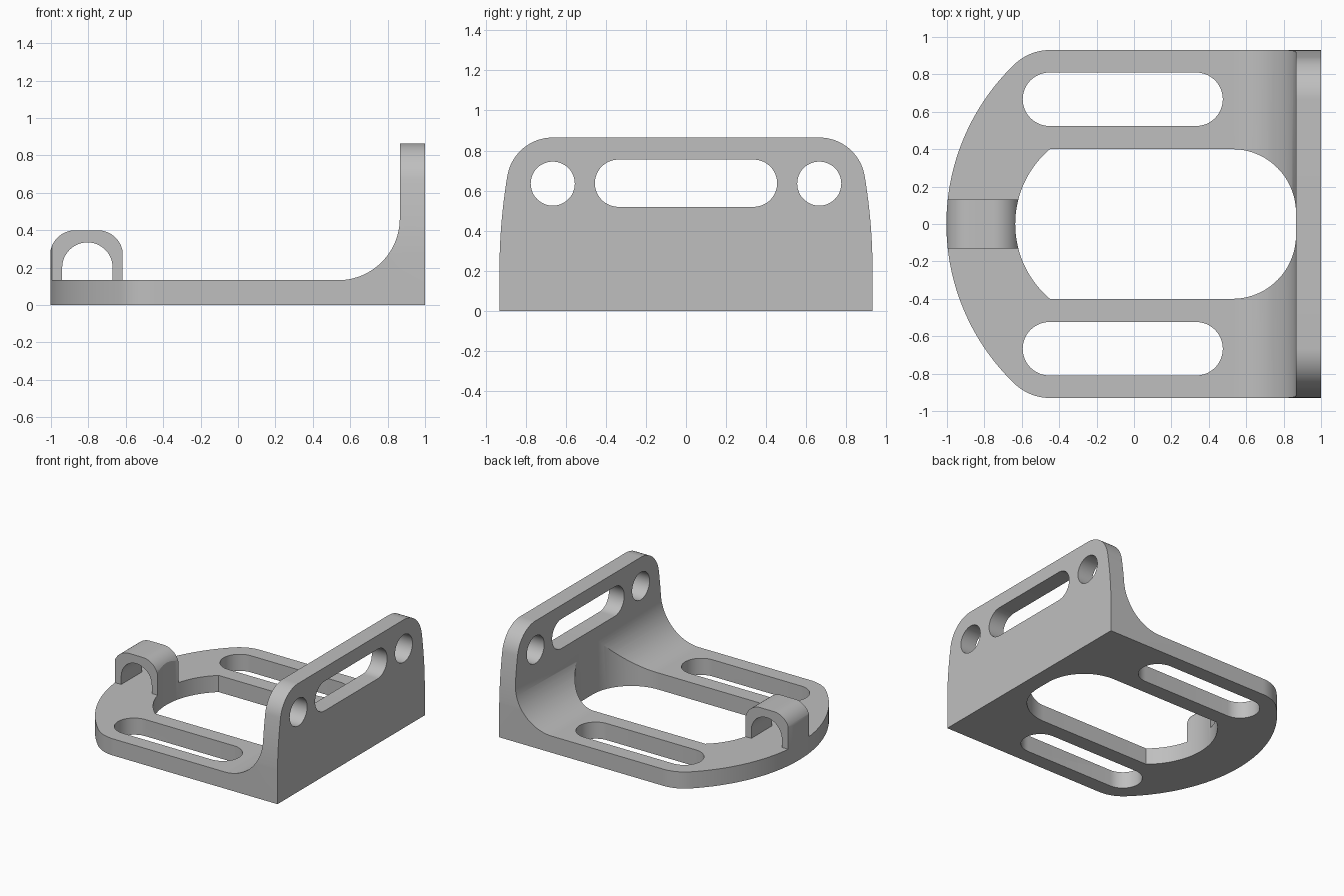
import bpy, bmesh
from math import radians, cos, sin
from mathutils import Vector

if "Cube" in bpy.data.objects:
    bpy.data.objects.remove(bpy.data.objects["Cube"], do_unlink=True)

grey = bpy.data.materials.new("plain grey")
grey.use_nodes = True
GREY = (0.52, 0.52, 0.52, 1)
grey.diffuse_color = GREY
grey.node_tree.nodes["Principled BSDF"].inputs["Base Color"].default_value = GREY


def arc(cx, cy, r, a0, a1, n=24):
    angles = [radians(a0 + (a1 - a0) * i / n) for i in range(n + 1)]
    return [(cx + r * cos(a), cy + r * sin(a)) for a in angles]


def slot(x0, x1, y, r):
    return arc(x1, y, r, -90, 90) + arc(x0, y, r, 90, 270)


def prism(name, outline, axis, lo, hi):
    """Extrude a closed 2D outline along the x, y or z axis."""
    place = {"x": lambda a, b, h: (h, a, b),
             "y": lambda a, b, h: (a, h, b),
             "z": lambda a, b, h: (a, b, h)}[axis]
    bm = bmesh.new()
    face = bm.faces.new([bm.verts.new(place(a, b, lo)) for a, b in outline])
    new = bmesh.ops.extrude_face_region(bm, geom=[face])["geom"]
    shift = Vector(place(0, 0, hi - lo))
    bmesh.ops.translate(bm, vec=shift, verts=[v for v in new if isinstance(v, bmesh.types.BMVert)])
    bmesh.ops.recalc_face_normals(bm, faces=bm.faces)
    mesh = bpy.data.meshes.new(name)
    bm.to_mesh(mesh)
    bm.free()
    mesh.materials.append(grey)
    ob = bpy.data.objects.new(name, mesh)
    bpy.context.collection.objects.link(ob)
    return ob


def combine(target, tool, operation):
    mod = target.modifiers.new(operation.lower(), "BOOLEAN")
    mod.operation, mod.solver, mod.object = operation, "EXACT", tool
    bpy.context.view_layer.objects.active = target
    bpy.ops.object.modifier_apply(modifier=mod.name)
    bpy.data.objects.remove(tool, do_unlink=True)


# L-shaped side profile with the inner fillet
profile = [(-1.1, 0), (1, 0), (1, 0.95), (0.865, 0.95)]
profile += arc(0.535, 0.463, 0.33, 0, -90, 32) + [(-1.1, 0.133)]
bracket = prism("bracket", profile, "y", -1, 1)

# Small arched loop on the rounded end
loop = [(-0.94, 0.05), (-1.005, 0.05)]
loop += arc(-0.87, 0.265, 0.135, 180, 90, 16) + arc(-0.75, 0.265, 0.135, 90, 0, 16)
loop += [(-0.615, 0.05), (-0.67, 0.05)] + arc(-0.805, 0.2, 0.135, 0, 180)
combine(bracket, prism("loop", loop, "y", -0.132, 0.132), "UNION")

# Plan outline: large bowed end blending into straight sides
half = [(1.2, 0.93)] + arc(-0.45, 0.658, 0.272, 90, 133.75, 16)
half += arc(0.18, 0, 1.183, 133.75, 180, 40)
plan = half + [(x, -y) for x, y in reversed(half[:-1])]
combine(bracket, prism("plan_trim", plan, "z", -0.1, 1.1), "INTERSECT")

# Upright plate outline: slightly tapered sides, rounded top corners
half = [(0.931, -0.1)] + arc(0.931 - 2.874, 0.2, 2.874, 0, 9.47, 16)
half += arc(0.665, 0.635, 0.23, 9.47, 90)[1:]
upright = half + [(-y, z) for y, z in reversed(half)]
combine(bracket, prism("upright_trim", upright, "x", -1.2, 1.2), "INTERSECT")

# Large central opening
half = arc(0.526, 0.06, 0.34, 0, 90) + arc(-0.11, 0, 0.525, 130.4, 180)
opening = half + [(x, -y) for x, y in reversed(half[:-1])]
combine(bracket, prism("opening_cutter", opening, "z", -0.1, 0.47), "DIFFERENCE")

# Paired base slots and upright holes
for side in (-1, 1):
    base_slot = slot(-0.452, 0.332, 0.667 * side, 0.143)
    combine(bracket, prism("slot_cutter", base_slot, "z", -0.1, 0.3), "DIFFERENCE")
    hole = arc(0.665 * side, 0.635, 0.11, 0, 360, 48)[:-1]
    combine(bracket, prism("hole_cutter", hole, "x", 0.7, 1.1), "DIFFERENCE")

# Long slot in the upright
wide = slot(-0.337, 0.337, 0.637, 0.118)
combine(bracket, prism("wide_slot_cutter", wide, "x", 0.7, 1.1), "DIFFERENCE")

# Smooth curves, crisp edges
bpy.ops.object.select_all(action="DESELECT")
bracket.select_set(True)
bpy.context.view_layer.objects.active = bracket
bpy.ops.object.shade_smooth_by_angle(angle=radians(25))
